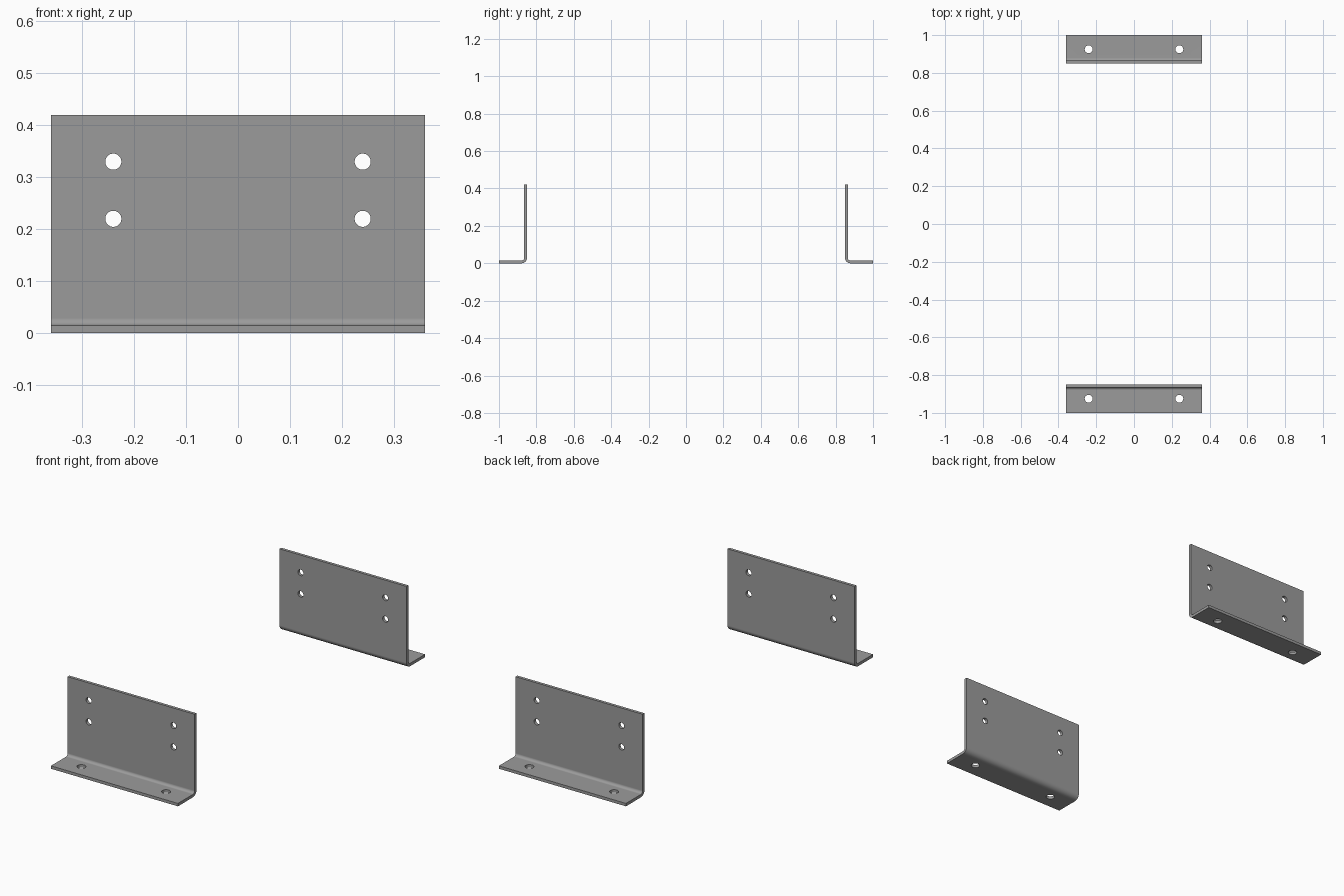
import bpy, bmesh
from math import pi, sin, cos
from mathutils import Matrix, Vector

if "Cube" in bpy.data.objects:
    bpy.data.objects.remove(bpy.data.objects["Cube"])

HALF = 0.36                       # half the bracket width
H, T = 0.42, 0.015                # height and sheet thickness
Y_EDGE, Y_WALL = -1.0, -0.85      # flange edge, outer wall face
R_IN = 0.014                      # inside bend radius
R_OUT = R_IN + T
HOLE_X = 0.24


def arc(cy, cz, r, a0, a1, n=8):
    return [(cy + r * cos(a0 + (a1 - a0) * i / n), cz + r * sin(a0 + (a1 - a0) * i / n))
            for i in range(n + 1)]


def to_object(bm, name):
    bmesh.ops.recalc_face_normals(bm, faces=bm.faces)
    me = bpy.data.meshes.new(name)
    bm.to_mesh(me)
    bm.free()
    ob = bpy.data.objects.new(name, me)
    bpy.context.collection.objects.link(ob)
    return ob


# Bent sheet: L profile with a rounded bend, extruded along x
cy, cz = Y_WALL - R_OUT, R_OUT
profile = ([(Y_EDGE, 0)] + arc(cy, cz, R_OUT, -pi / 2, 0)
           + [(Y_WALL, H), (Y_WALL - T, H)]
           + arc(cy, cz, R_IN, 0, -pi / 2) + [(Y_EDGE, T)])
bm = bmesh.new()
face = bm.faces.new([bm.verts.new((-HALF, y, z)) for y, z in profile])
ext = bmesh.ops.extrude_face_region(bm, geom=[face])
bmesh.ops.translate(bm, vec=Vector((2 * HALF, 0, 0)),
                    verts=[v for v in ext["geom"] if isinstance(v, bmesh.types.BMVert)])
front = to_object(bm, "front_bracket")

# Hole cutters: four through the wall, two through the flange
bm = bmesh.new()


def drill(loc, r, rot):
    bmesh.ops.create_cone(bm, cap_ends=True, segments=32, radius1=r, radius2=r, depth=0.05,
                          matrix=Matrix.Translation(loc) @ rot)


for x in (-HOLE_X, HOLE_X):
    for z in (0.22, 0.33):
        drill((x, Y_WALL - T / 2, z), 0.0155, Matrix.Rotation(pi / 2, 4, 'X'))
    drill((x, -0.925, T / 2), 0.021, Matrix.Identity(4))
cutter = to_object(bm, "hole_cutter")
cutter.hide_render = True

mod = front.modifiers.new("holes", 'BOOLEAN')
mod.operation = 'DIFFERENCE'
mod.solver = 'EXACT'
mod.object = cutter
bpy.ops.object.select_all(action='DESELECT')
bpy.context.view_layer.objects.active = front
front.select_set(True)
bpy.ops.object.modifier_apply(modifier=mod.name)
bpy.data.objects.remove(cutter)

# Smooth bend and hole walls, with the large faces kept flat
bpy.ops.object.shade_smooth_by_angle(angle=pi / 6)
flat = front.modifiers.new("flat_faces", 'WEIGHTED_NORMAL')
flat.keep_sharp = True

# Dark grey steel
steel = bpy.data.materials.new("dark_steel")
steel.diffuse_color = (0.33, 0.33, 0.33, 1)
steel.use_nodes = True
steel.node_tree.nodes["Principled BSDF"].inputs["Base Color"].default_value = steel.diffuse_color
front.data.materials.clear()
front.data.materials.append(steel)

# Opposite bracket: the same part turned half a turn
back = front.copy()
back.data = front.data.copy()
back.name = "back_bracket"
back.data.transform(Matrix.Rotation(pi, 4, 'Z'))
bpy.context.collection.objects.link(back)
